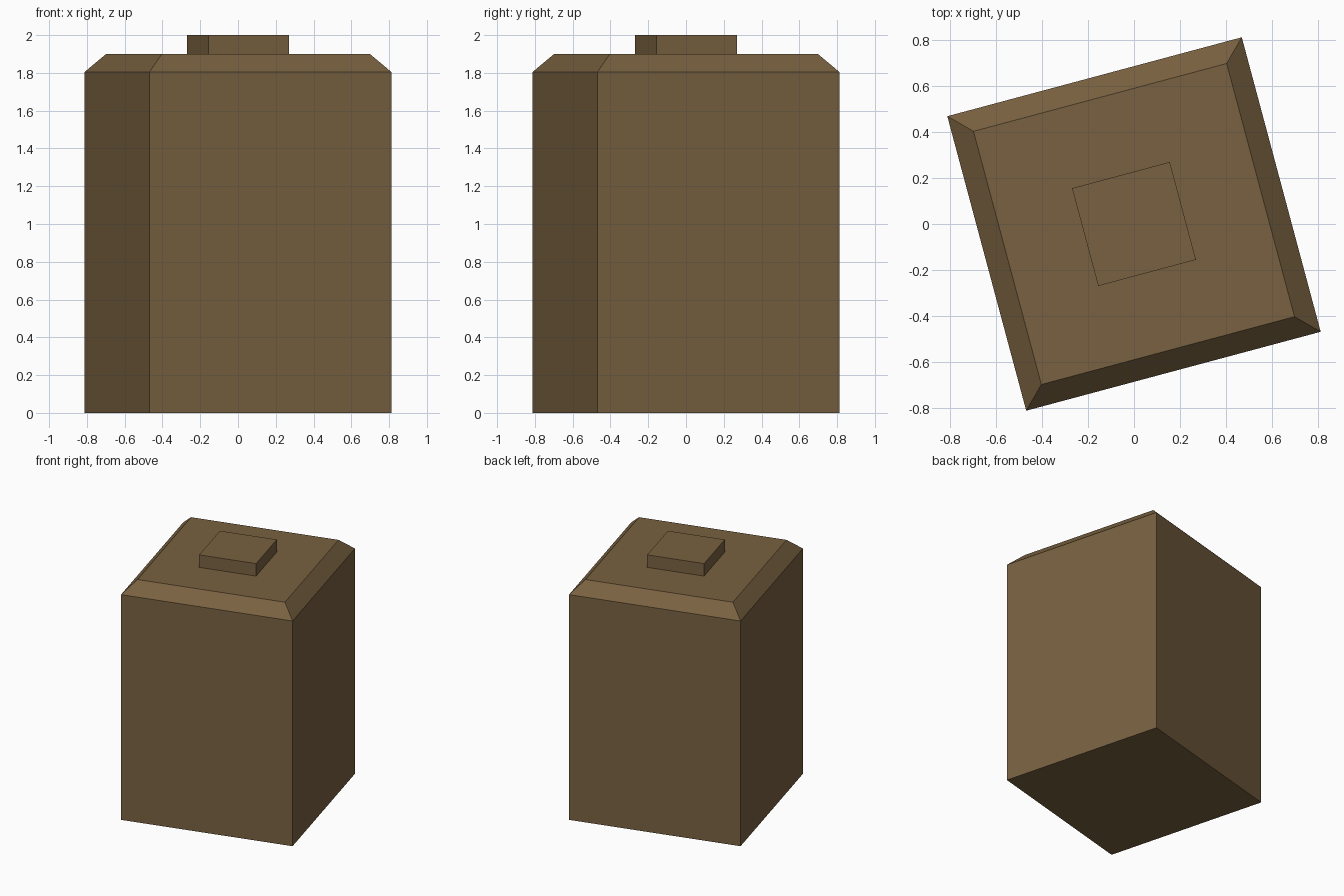
import bpy, bmesh, math
from mathutils import Matrix

if "Cube" in bpy.data.objects:
    bpy.data.objects.remove(bpy.data.objects["Cube"])

TURN = math.radians(15)

brown = bpy.data.materials.new("brown")
brown.diffuse_color = (0.19, 0.12, 0.052, 1)
brown.use_nodes = True
brown.node_tree.nodes["Principled BSDF"].inputs["Base Color"].default_value = brown.diffuse_color


def square_stack(name, levels):
    """Closed solid through square sections given as (half_width, z)."""
    bm = bmesh.new()
    rot = Matrix.Rotation(TURN, 4, 'Z')
    rings = []
    for h, z in levels:
        corners = ((-h, -h), (h, -h), (h, h), (-h, h))
        rings.append([bm.verts.new(rot @ Matrix.Translation((x, y, z)).translation)
                      for x, y in corners])
    for a, b in zip(rings, rings[1:]):
        for i in range(4):
            j = (i + 1) % 4
            bm.faces.new((a[i], a[j], b[j], b[i]))
    bm.faces.new(rings[0][::-1])
    bm.faces.new(rings[-1])
    bmesh.ops.recalc_face_normals(bm, faces=bm.faces[:])
    mesh = bpy.data.meshes.new(name)
    bm.to_mesh(mesh)
    bm.free()
    mesh.materials.append(brown)
    obj = bpy.data.objects.new(name, mesh)
    bpy.context.collection.objects.link(obj)
    return obj


# Box body with sloped shoulder
square_stack("body", [(0.663, 0), (0.663, 1.805), (0.57, 1.9)])
# Small square cap, slightly sunk into the body
square_stack("cap", [(0.22, 1.88), (0.22, 2.0)])
